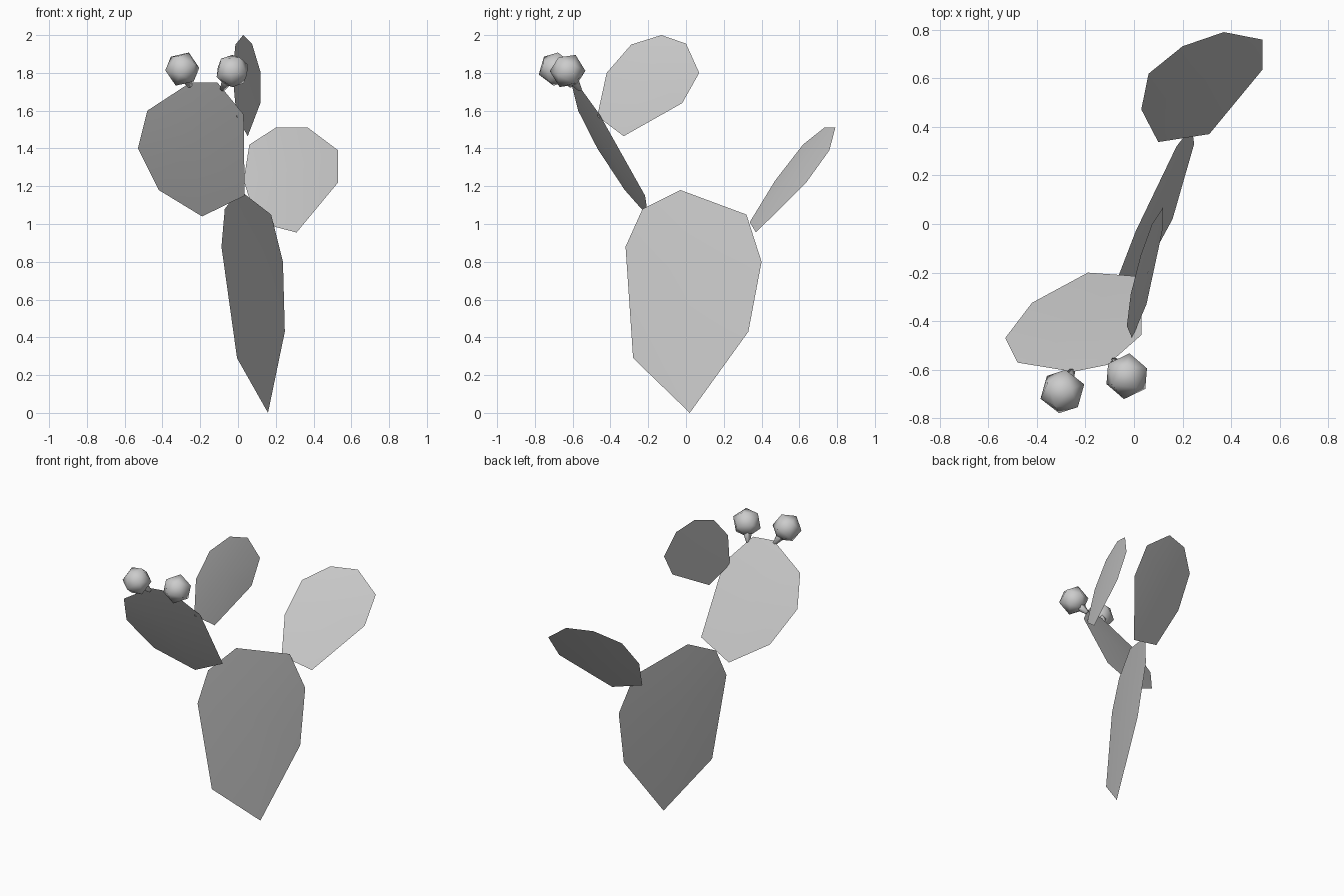
import bpy
import bmesh
from mathutils import Vector

default_cube = bpy.data.objects.get("Cube")
if default_cube:
    bpy.data.objects.remove(default_cube, do_unlink=True)


def make_material(name, colour):
    material = bpy.data.materials.new(name)
    material.use_nodes = True
    material.diffuse_color = colour
    material.node_tree.nodes["Principled BSDF"].inputs["Base Color"].default_value = colour
    return material


light_grey = make_material("light grey", (0.6, 0.6, 0.6, 1))


def finish(name, bm):
    """Turn a bmesh into a smooth object that keeps its sharp rim."""
    bmesh.ops.recalc_face_normals(bm, faces=bm.faces[:])
    mesh = bpy.data.meshes.new(name)
    bm.to_mesh(mesh)
    bm.free()
    mesh.materials.append(light_grey)
    part = bpy.data.objects.new(name, mesh)
    bpy.context.collection.objects.link(part)
    bpy.ops.object.select_all(action="DESELECT")
    part.select_set(True)
    bpy.context.view_layer.objects.active = part
    return part


def make_pad(name, outline, place, bulge=0.015):
    """Thin lens-shaped pad: an outline laid on a sloping plane, puffed on both sides."""
    bm = bmesh.new()
    rim = [bm.verts.new(place(u, z)) for u, z in outline]
    flat = bm.faces.new(rim)
    flat.normal_update()
    middle, normal = flat.calc_center_median(), flat.normal.copy()
    bm.faces.remove(flat)
    for side in (-1, 1):
        crown = bm.verts.new(middle + normal * bulge * side)
        for a, b in zip(rim, rim[1:] + rim[:1]):
            bm.faces.new((a, b, crown))
    finish(name, bm)
    bpy.ops.object.shade_smooth_by_angle(angle=0.15)


def make_berry(name, centre, root, radius=0.095):
    """Low-poly round fruit on a short tapered stem, pointing away from its root."""
    centre, root = Vector(centre), Vector(root)
    axis = centre - root
    turn = axis.to_track_quat("Z", "Y").to_matrix().to_4x4()
    bm = bmesh.new()
    ball = bmesh.ops.create_icosphere(bm, subdivisions=1, radius=radius)["verts"]
    stem = bmesh.ops.create_cone(bm, segments=5, radius1=0.012, radius2=0.05,
                                 depth=axis.length, cap_ends=True)["verts"]
    bmesh.ops.translate(bm, verts=stem, vec=(0, 0, -axis.length / 2))
    bmesh.ops.transform(bm, matrix=turn, verts=ball + stem)
    bmesh.ops.translate(bm, verts=ball + stem, vec=centre)
    finish(name, bm)
    bpy.ops.object.shade_smooth()


# Main pad standing on its narrow tip
make_pad("trunk_pad",
         [(0.02, 0), (0.33, 0.43), (0.4, 0.8), (0.32, 1.05),
          (-0.03, 1.18), (-0.23, 1.08), (-0.32, 0.88), (-0.28, 0.29)],
         lambda y, z: (0.15 + 0.44 * y - 0.11 * z, y, z))

# Pad leaning forward that carries the fruit
make_pad("front_pad",
         [(-0.19, 1.04), (0.035, 1.15), (0.03, 1.58), (-0.11, 1.75),
          (-0.25, 1.75), (-0.48, 1.6), (-0.53, 1.4), (-0.42, 1.18)],
         lambda x, z: (x, 0.418 + 0.2 * x - 0.558 * z, z))

# Pad leaning backward
make_pad("back_pad",
         [(0.31, 0.955), (0.53, 1.22), (0.53, 1.39), (0.37, 1.51),
          (0.2, 1.51), (0.06, 1.42), (0.03, 1.23), (0.1, 1.01)],
         lambda x, z: (x, -0.424 + 0.344 * x + 0.72 * z, z))

# Small pad growing from the side of the front pad
make_pad("top_pad",
         [(-0.33, 1.465), (-0.02, 1.64), (0.07, 1.8), (0, 1.955),
          (-0.13, 2), (-0.29, 1.95), (-0.42, 1.8), (-0.47, 1.57)],
         lambda y, z: (0.387 + 0.306 * y - 0.16 * z, y, z))

# Two fruits on the upper rim of the front pad
make_berry("right_berry", (-0.295, -0.69, 1.82), (-0.255, -0.605, 1.73))
make_berry("left_berry", (-0.03, -0.627, 1.81), (-0.085, -0.56, 1.71))
